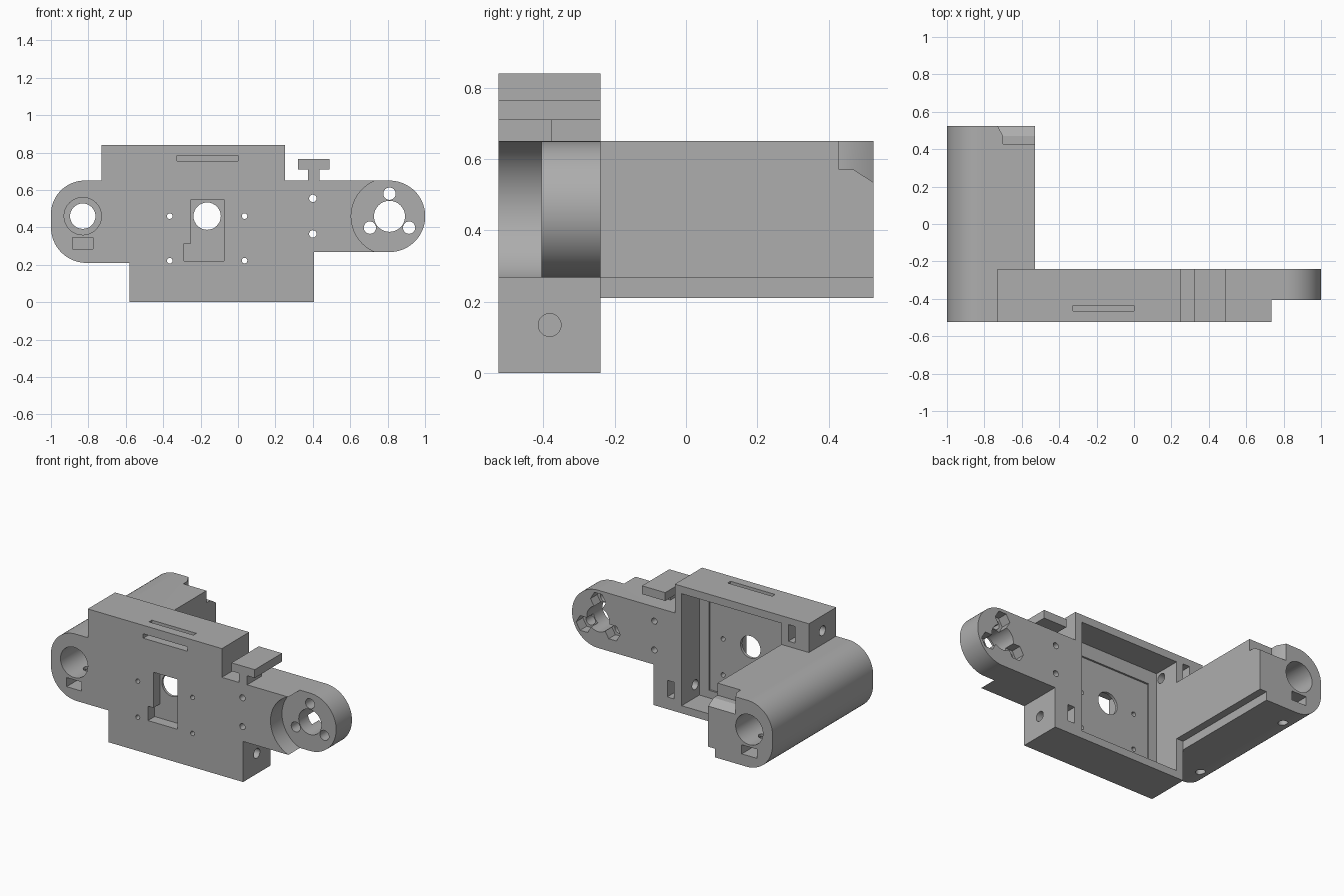
import bpy, bmesh
from math import sin, cos, radians
from mathutils import Matrix

cube = bpy.data.objects.get("Cube")
if cube:
    bpy.data.objects.remove(cube, do_unlink=True)

grey = bpy.data.materials.new("plain grey")
grey.use_nodes = True
grey.diffuse_color = (0.42, 0.42, 0.42, 1)
grey.node_tree.nodes["Principled BSDF"].inputs["Base Color"].default_value = grey.diffuse_color

FRONT, BACK, END = -0.525, -0.24, 0.525
FLOOR = FRONT + 0.1


def make(name, bm):
    bmesh.ops.recalc_face_normals(bm, faces=bm.faces)
    mesh = bpy.data.meshes.new(name)
    bm.to_mesh(mesh)
    bm.free()
    mesh.materials.append(grey)
    ob = bpy.data.objects.new(name, mesh)
    bpy.context.scene.collection.objects.link(ob)
    return ob


def prism(name, pts, y0, y1):
    """Extrude an x-z outline along y."""
    bm = bmesh.new()
    face = bm.faces.new([bm.verts.new((x, y0, z)) for x, z in pts])
    new = bmesh.ops.extrude_face_region(bm, geom=[face])["geom"]
    bmesh.ops.translate(bm, vec=(0, y1 - y0, 0),
                        verts=[v for v in new if isinstance(v, bmesh.types.BMVert)])
    return make(name, bm)


def box(name, x0, x1, y0, y1, z0, z1):
    return prism(name, [(x0, z0), (x1, z0), (x1, z1), (x0, z1)], y0, y1)


def arc(cx, cz, r, a0, a1, n=16):
    angles = [radians(a0 + (a1 - a0) * i / n) for i in range(n + 1)]
    return [(cx + r * cos(a), cz + r * sin(a)) for a in angles]


def bore(name, cx, cz, r, y0, y1, n=32):
    return prism(name, arc(cx, cz, r, 0, 360, n)[:-1], y0, y1)


def rod(name, r, length, center, axis):
    bm = bmesh.new()
    turn = Matrix.Rotation(radians(90), 4, "Y") if axis == "X" else Matrix()
    bmesh.ops.create_cone(bm, cap_ends=True, segments=24, radius1=r, radius2=r,
                          depth=length, matrix=Matrix.Translation(center) @ turn)
    return make(name, bm)


def combine(target, tool, operation):
    mod = target.modifiers.new(tool.name, "BOOLEAN")
    mod.operation, mod.solver, mod.object = operation, "EXACT", tool
    bpy.context.view_layer.update()
    deps = bpy.context.evaluated_depsgraph_get()
    result = bpy.data.meshes.new_from_object(target.evaluated_get(deps))
    target.modifiers.clear()
    target.data = result
    bpy.data.objects.remove(tool, do_unlink=True)


# Main plate with its rounded ends
outline = ([(-0.58, 0), (0.405, 0), (0.405, 0.268)]
           + arc(0.81, 0.459, 0.191, -90, 90, 40)
           + [(0.25, 0.65), (0.25, 0.84), (-0.73, 0.84), (-0.73, 0.65)]
           + arc(-0.82, 0.47, 0.18, 90, 180) + arc(-0.81, 0.4, 0.19, 180, 270)
           + [(-0.58, 0.21)])
body = prism("carriage_body", outline, FRONT, BACK)

# Long bearing housing with a step under its inner edge
housing = ([(-0.58, 0.21), (-0.58, 0.267), (-0.53, 0.267), (-0.53, 0.65)]
           + arc(-0.82, 0.47, 0.18, 90, 180) + arc(-0.81, 0.4, 0.19, 180, 270))
added = [
    prism("bearing_housing", housing, BACK - 0.06, END),
    box("hook_stem", 0.375, 0.435, FRONT, -0.375, 0.62, 0.73),
    box("hook_bar", 0.32, 0.49, FRONT, BACK, 0.71, 0.765),
]
for part in added:
    combine(body, part, "UNION")

# Pocket open to the back, with a shallow seat in its floor
cuts = [
    box("pocket", -0.53, 0.2, FLOOR, BACK + 0.05, 0.05, 0.79),
    box("pocket_seat", -0.47, 0.13, FLOOR - 0.012, FLOOR + 0.05, 0.1, 0.7),
    # Stepped window and central hole
    prism("window", [(-0.29, 0.22), (-0.075, 0.22), (-0.075, 0.55), (-0.25, 0.55),
                     (-0.25, 0.315), (-0.29, 0.315)], FRONT - 0.05, FRONT + 0.07),
    bore("window_hole", -0.165, 0.46, 0.073, FRONT - 0.05, BACK),
    # Strap slot running from the front to the top
    box("strap_slot_front", -0.325, 0, FRONT - 0.05, FRONT + 0.09, 0.755, 0.784),
    box("strap_slot_top", -0.325, 0, FRONT + 0.06, FRONT + 0.09, 0.755, 0.9),
    # Round recess in front of the arm end, and its shaft hole
    bore("arm_recess", 0.81, 0.459, 0.205, FRONT - 0.05, -0.405, 64),
    bore("shaft_hole", 0.81, 0.459, 0.083, FRONT - 0.1, BACK + 0.1),
    # Bearing bore
    bore("housing_bore", -0.83, 0.46, 0.068, FRONT - 0.1, END + 0.1),
]

# Screw holes
for x in (-0.365, 0.035):
    for z in (0.222, 0.46):
        cuts.append(bore("floor_screw", x, z, 0.015, FRONT - 0.1, BACK, 16))
for z in (0.365, 0.555):
    cuts.append(bore("arm_screw", 0.4, z, 0.02, FRONT - 0.1, BACK + 0.1, 16))
for angle in (90, 210, 330):
    x, z = 0.81 + 0.121 * cos(radians(angle)), 0.459 + 0.121 * sin(radians(angle))
    cuts.append(bore("flange_screw", x, z, 0.033, FRONT - 0.1, BACK + 0.1, 24))
    cuts.append(bore("flange_nut", x, z, 0.056, BACK - 0.07, BACK + 0.1, 6))

# Side clamp screws with nut slots from the back
for x, z, nut in ((-0.63, 0.74, -0.605), (0.3, 0.135, 0.28)):
    cuts.append(rod("clamp_screw", 0.032, 0.3, (x, -0.382, z), "X"))
    cuts.append(box("clamp_nut", nut - 0.025, nut + 0.025, -0.44, BACK + 0.1, z - 0.055, z + 0.055))

# Bearing seats, nut slots and set screws at both ends of the housing
for end, side in ((FRONT, 1), (END, -1)):
    outer = end - 0.1 * side
    cuts.append(bore("bearing_seat", -0.83, 0.46, 0.1, *sorted((outer, end + 0.3 * side))))
    cuts.append(box("set_nut", -0.885, -0.775, *sorted((outer, end + 0.2 * side)), 0.285, 0.345))
    cuts.append(rod("set_screw", 0.03, 0.3, (-0.83, end + 0.147 * side, 0.27), "Z"))

# Notch with a flared mouth at the back of the housing
cuts.append(box("end_notch", -0.7, -0.4, 0.428, 0.6, 0.57, 0.8))
flare = bmesh.new()
rings = [[flare.verts.new((x, y, z)) for x, z in
          ((left, low), (-0.4, low), (-0.4, 0.8), (left, 0.8))]
         for y, left, low in ((0.47, -0.7, 0.57), (0.58, -0.76, 0.5))]
for ring in rings:
    flare.faces.new(ring)
for i in range(4):
    j = (i + 1) % 4
    flare.faces.new((rings[0][i], rings[0][j], rings[1][j], rings[1][i]))
cuts.append(make("notch_flare", flare))

for cutter in cuts:
    combine(body, cutter, "DIFFERENCE")

# Smooth rounds, sharp edges
bpy.ops.object.select_all(action="DESELECT")
body.select_set(True)
bpy.context.view_layer.objects.active = body
bpy.ops.object.shade_smooth_by_angle(angle=radians(30))
